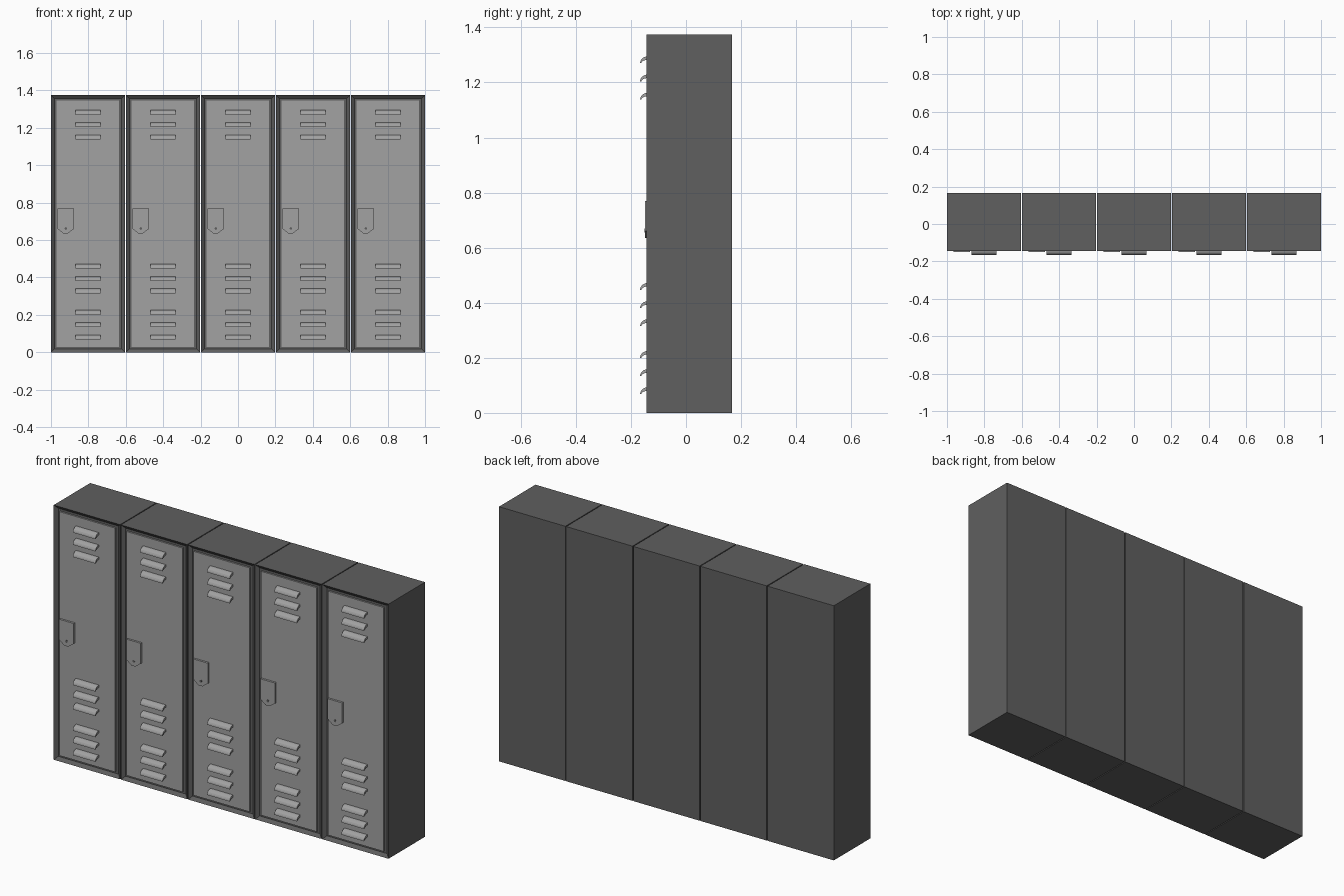
import bpy, bmesh, math
from mathutils import Vector

cube = bpy.data.objects.get("Cube")
if cube:
    bpy.data.objects.remove(cube)


def material(name, value):
    mat = bpy.data.materials.new(name)
    colour = (value, value, value, 1)
    mat.use_nodes = True
    mat.diffuse_color = colour
    mat.node_tree.nodes["Principled BSDF"].inputs["Base Color"].default_value = colour
    return mat


DARK = material("dark grey steel", 0.115)
LIGHT = material("light grey steel", 0.36)


def finish(name, bm, mat):
    bmesh.ops.recalc_face_normals(bm, faces=bm.faces)
    mesh = bpy.data.meshes.new(name)
    bm.to_mesh(mesh)
    bm.free()
    mesh.materials.append(mat)
    obj = bpy.data.objects.new(name, mesh)
    bpy.context.collection.objects.link(obj)
    return obj


def extrude(bm, points, offset):
    """Closed outline swept along an offset into a solid."""
    face = bm.faces.new([bm.verts.new(p) for p in points])
    swept = bmesh.ops.extrude_face_region(bm, geom=[face], use_keep_orig=True)
    verts = [g for g in swept["geom"] if isinstance(g, bmesh.types.BMVert)]
    bmesh.ops.translate(bm, verts=verts, vec=Vector(offset))


def rectangle(x0, x1, z0, z1, y):
    return [(x0, y, z0), (x1, y, z0), (x1, y, z1), (x0, y, z1)]


COUNT, PITCH, WIDTH, HEIGHT = 5, 0.401, 0.396, 1.375
FRONT, BACK, DOOR_Y = -0.144, 0.167, -0.138
LOUVRE_TOPS = [top - i * 0.066 for top in (1.295, 0.472, 0.225) for i in range(3)]


def cabinet(x):
    """Box with a rimmed, shallow recess in the front face."""
    bm = bmesh.new()
    extrude(bm, rectangle(x, x + WIDTH, 0, HEIGHT, FRONT), (0, BACK - FRONT, 0))
    bmesh.ops.recalc_face_normals(bm, faces=bm.faces)
    front = min(bm.faces, key=lambda f: f.calc_center_median().y)
    bmesh.ops.inset_region(bm, faces=[front], thickness=0.025)
    bmesh.ops.translate(bm, verts=front.verts, vec=(0, 0.014, 0))
    return finish("cabinet", bm, DARK)


def door(x):
    bm = bmesh.new()
    extrude(bm, rectangle(x + 0.03, x + 0.363, 0.028, 1.345, DOOR_Y), (0, 0.008, 0))
    return finish("door", bm, LIGHT)


def louvres(x):
    """Curved hoods with a hollow underside."""
    bm = bmesh.new()
    steps = 5
    arc = [i * math.pi / 2 / steps for i in range(steps + 1)]
    for top in LOUVRE_TOPS:
        outer = [(DOOR_Y - 0.029 * math.sin(a), top - 0.025 + 0.025 * math.cos(a)) for a in arc]
        inner = [(DOOR_Y - 0.024 * math.sin(a), top - 0.025 + 0.012 * math.cos(a)) for a in arc]
        outline = [(x + 0.13, y, z) for y, z in outer + inner[::-1]]
        extrude(bm, outline, (0.135, 0, 0))
    return finish("louvres", bm, LIGHT)


def latch(x):
    """Plate with clipped lower corners, and its round keyhole stud."""
    outline = [(0.036, 0.77), (0.036, 0.66), (0.066, 0.636),
               (0.09, 0.636), (0.122, 0.66), (0.122, 0.77)]
    bm = bmesh.new()
    extrude(bm, [(x + px, -0.149, z) for px, z in outline], (0, 0.011, 0))
    finish("latch_plate", bm, LIGHT)
    bm = bmesh.new()
    ring = [i * math.tau / 12 for i in range(12)]
    extrude(bm, [(x + 0.08 + 0.007 * math.cos(a), -0.1505, 0.662 + 0.007 * math.sin(a))
                 for a in ring], (0, 0.003, 0))
    finish("keyhole", bm, DARK)


for n in range(COUNT):
    left_edge = -1 + n * PITCH
    cabinet(left_edge)
    door(left_edge)
    louvres(left_edge)
    latch(left_edge)
